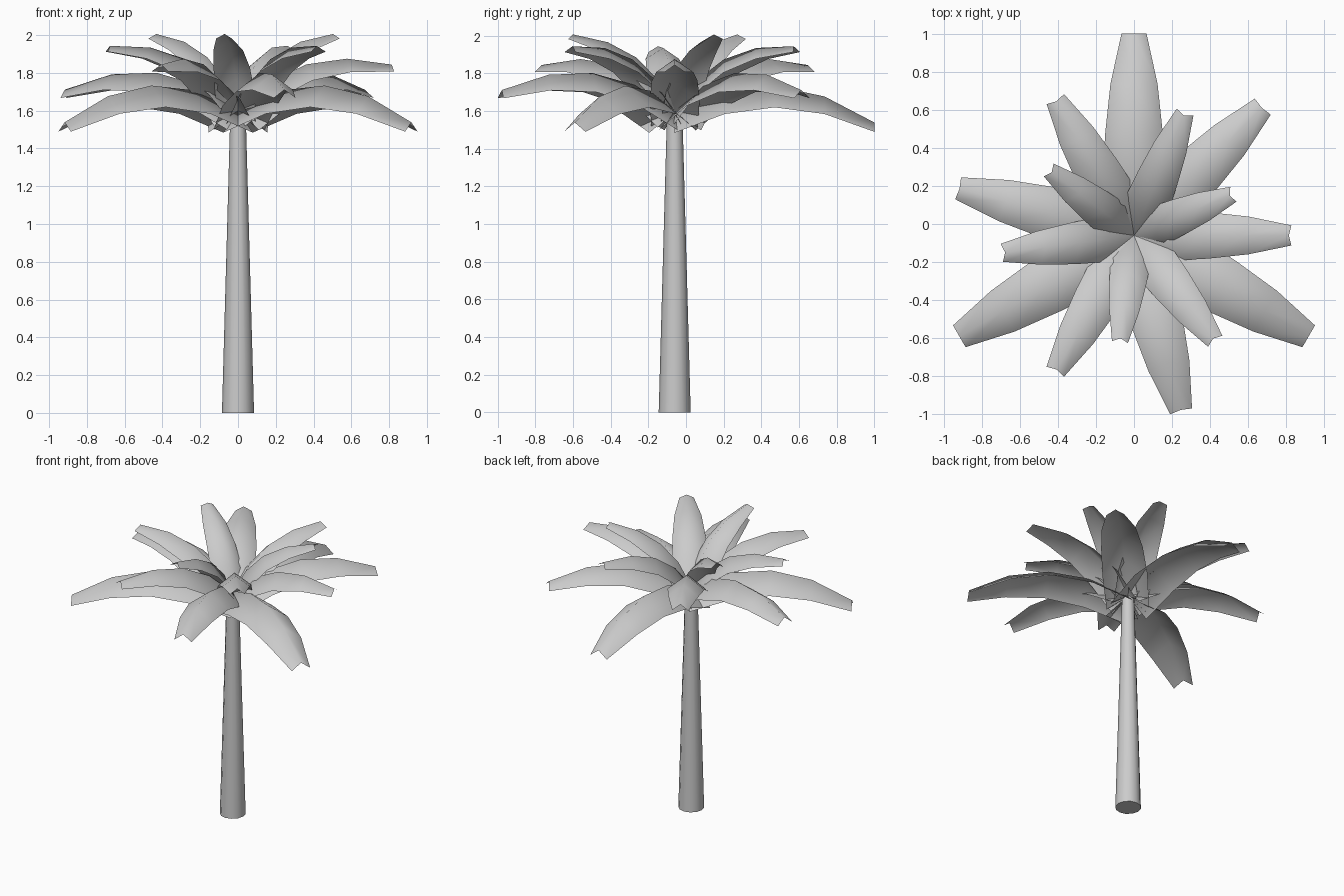
import bpy, bmesh
from math import radians, sin, cos

if "Cube" in bpy.data.objects:
    bpy.data.objects.remove(bpy.data.objects["Cube"])

CENTRE_Y = -0.06   # trunk axis
CROWN_Z = 1.60     # where the fronds meet


def smooth(obj, angle):
    bpy.ops.object.select_all(action='DESELECT')
    obj.select_set(True)
    bpy.context.view_layer.objects.active = obj
    bpy.ops.object.shade_smooth_by_angle(angle=radians(angle))


# Trunk: tapered, closed column
bpy.ops.mesh.primitive_cone_add(vertices=12, radius1=0.085, radius2=0.041,
                                depth=1.58, location=(0, CENTRE_Y, 0.79))
trunk = bpy.context.object
trunk.name = "trunk"
smooth(trunk, 40)

# Frond: arched ridge with both halves folded down (distance, half width)
STATIONS = [(0, 0.155), (0.265, 0.165), (0.53, 0.152), (0.795, 0.124), (1.06, 0.066)]
FOLD = 0.75


def frond_mesh():
    bm = bmesh.new()
    rows = []
    for r, w in STATIONS:
        z = 0.56 * r - 0.583 * r * r
        rows.append([bm.verts.new((r, s * w, z - abs(s) * w * FOLD)) for s in (-1, 0, 1)])
    for a, b in zip(rows, rows[1:]):
        for i in range(2):
            bm.faces.new((a[i], b[i], b[i + 1], a[i + 1]))
    mesh = bpy.data.meshes.new("frond")
    bm.to_mesh(mesh)
    bm.free()
    return mesh


# Crown: five tiers of three fronds, each tier smaller and steeper
TIERS = [(90, 1.0), (45, 0.9), (0, 0.8), (67.5, 0.72), (22.5, 0.64)]
mesh = frond_mesh()
for tier, (start, scale) in enumerate(TIERS):
    for k in range(3):
        frond = bpy.data.objects.new(f"frond_{tier + 1}_{k + 1}", mesh)
        bpy.context.collection.objects.link(frond)
        frond.location = (0, CENTRE_Y, CROWN_Z)
        frond.rotation_euler = (0, radians(-10 * tier), radians(start + 120 * k))
        frond.scale = (scale,) * 3
for p in mesh.polygons:
    p.use_smooth = True
